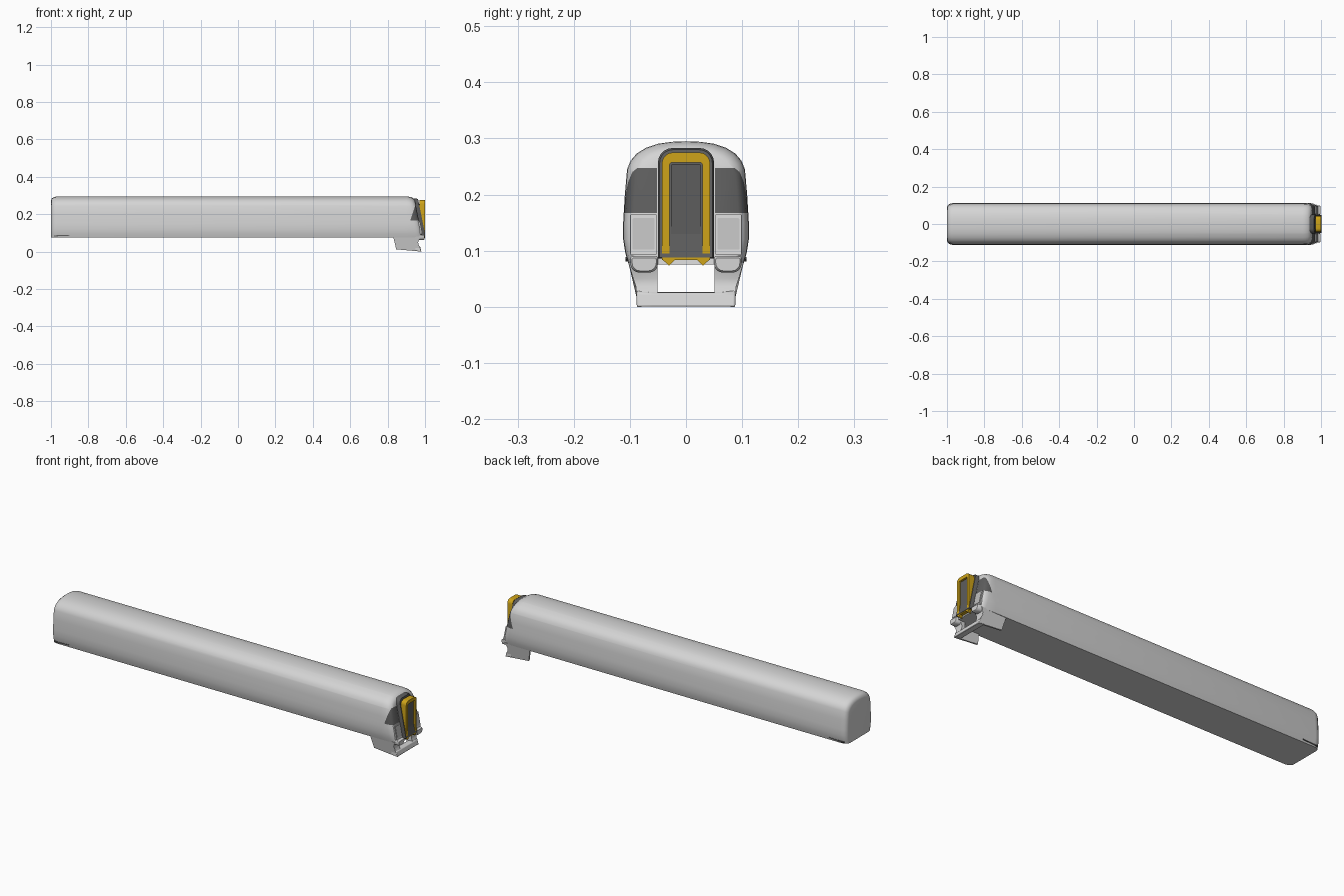
import bpy, bmesh, math
from mathutils import Vector

if "Cube" in bpy.data.objects:
    bpy.data.objects.remove(bpy.data.objects["Cube"])


def material(name, rgb):
    m = bpy.data.materials.new(name)
    m.diffuse_color = (*rgb, 1)
    m.use_nodes = True
    m.node_tree.nodes["Principled BSDF"].inputs["Base Color"].default_value = m.diffuse_color
    return m


LIGHT = material("light grey", (0.66, 0.66, 0.66))
MID = material("lamp grey", (0.52, 0.52, 0.52))
DARK = material("dark grey", (0.11, 0.11, 0.11))
YELLOW = material("yellow", (0.62, 0.37, 0.01))


def finish(name, bm, mats, mirror=False, bevel=0):
    bmesh.ops.recalc_face_normals(bm, faces=bm.faces)
    me = bpy.data.meshes.new(name)
    bm.to_mesh(me)
    bm.free()
    ob = bpy.data.objects.new(name, me)
    bpy.context.collection.objects.link(ob)
    for m in mats:
        me.materials.append(m)
    bpy.ops.object.select_all(action='DESELECT')
    bpy.context.view_layer.objects.active = ob
    ob.select_set(True)
    bpy.ops.object.shade_smooth_by_angle(angle=math.radians(40))
    if bevel:
        b = ob.modifiers.new("Bevel", 'BEVEL')
        b.width, b.segments = bevel, 2
    if mirror:
        ob.modifiers.new("Mirror", 'MIRROR').use_axis = (False, True, False)
    return ob


def loft(bm, rings, caps=True):
    loops = [[bm.verts.new(p) for p in r] for r in rings]
    n = len(loops[0])
    for a, b in zip(loops, loops[1:]):
        for i in range(n):
            j = (i + 1) % n
            bm.faces.new((a[i], a[j], b[j], b[i]))
    if caps:
        bm.faces.new(loops[0])
        bm.faces.new(loops[-1])
    return loops


def solid(name, rings, mat, **kw):
    bm = bmesh.new()
    loft(bm, rings)
    return finish(name, bm, [mat], **kw)


def face_x(z):
    """x of the raked front face at height z"""
    return 0.985 - 0.2 * (z - 0.075)


def rounded(y0, y1, z0, z1, top=0.0, low=0.0, seg=5):
    """rectangle outline in y, z with rounded upper and lower corners"""
    pts = []
    for cy, cz, a, r in ((y1, z1, 0, top), (y0, z1, 90, top),
                         (y0, z0, 180, low), (y1, z0, 270, low)):
        r = max(r, 0.0005)
        oy = cy - r if cy == y1 else cy + r
        oz = cz - r if cz == z1 else cz + r
        for k in range(seg + 1):
            t = math.radians(a + 90 * k / seg)
            pts.append((oy + r * math.cos(t), oz + r * math.sin(t)))
    return pts


def raked(outline, off):
    return [(face_x(z) + off, y, z) for y, z in outline]


def upright(outline, x):
    return [(x, y, z) for y, z in outline]


# car body: lofted cross-section with rounded rear and raked nose
HALF = [(0, .295), (.025, .294), (.05, .2905), (.072, .283), (.088, .273),
        (.099, .26), (.105, .245), (.109, .2), (.112, .15), (.112, .12),
        (.108, .095), (.102, .075)]
SECTION = HALF + [(-y, z) for y, z in reversed(HALF[1:])]


def inset(i):
    return [(y * (1 - i / .112), .17 + (z - .17) * (1 - i / .125) if z > .17 else z)
            for y, z in SECTION]


rings = [upright(inset(i), x) for x, i in
         ((-1, .024), (-.996, .012), (-.986, .004), (-.968, 0), (.9, 0))]
rings += [raked(inset(i), o) for o, i in
          ((-.03, .001), (-.016, .004), (-.006, .010), (0, .018))]
bm = bmesh.new()
loft(bm, rings)

# wraparound cab windows: cut the nose faces and colour the enclosed area
slant = Vector((.08, 0, -.027))
for co, no in (((0, 0, .167), (0, 0, 1)), ((0, 0, .247), (0, 0, 1)),
               ((0, .052, 0), (0, 1, 0)), ((0, -.052, 0), (0, 1, 0)),
               ((.921, 0, .167), slant)):
    faces = [f for f in bm.faces if all(v.co.x > .899 for v in f.verts)]
    geom = set(faces)
    for f in faces:
        geom.update(f.edges)
        geom.update(f.verts)
    bmesh.ops.bisect_plane(bm, geom=list(geom), plane_co=co, plane_no=no)
for f in bm.faces:
    c = f.calc_center_median()
    if (c.x > .9 and .167 < c.z < .247 and abs(c.y) > .052
            and (c - Vector((.921, 0, .167))).dot(Vector((.08, 0, -.027))) > 0):
        f.material_index = 1
finish("car_body", bm, [LIGHT, DARK])

# rear slit low on each side
solid("rear_side_slit", [[(x, y, z) for x, z in
      ((-.985, .081), (-.9, .085), (-.9, .089), (-.985, .087))] for y in (.1, .108)],
      DARK, mirror=True)

# gangway: dark surround, yellow frame with two feet, dark door
surround = rounded(-.05, .05, .086, .283, .026)
solid("gangway_surround", [raked(surround, -.03), raked(surround, .014),
      raked(rounded(-.047, .047, .088, .280, .024), .019)], DARK)
bm = bmesh.new()
outer = rounded(-.043, .043, .083, .275, .02)
inner = rounded(-.029, .029, .094, .257, .004)
ring = [upright(outer, .97), upright(outer, 1), upright(inner, 1), upright(inner, .97)]
loft(bm, ring + [ring[0]], caps=False)
bmesh.ops.remove_doubles(bm, verts=bm.verts, dist=1e-5)
finish("gangway_frame", bm, [YELLOW])
solid("frame_foot", [upright(((.043, .085), (.03, .073), (.018, .085)), x)
                     for x in (.98, 1)], YELLOW, mirror=True)
solid("gangway_door", [upright(rounded(-.027, .027, .094, .254, .003), x)
                       for x in (.96, .993)], DARK)

# lamp clusters either side of the gangway
solid("lamp_panel", [raked(rounded(.052, .099, .092, .165, .003, .003), o)
                     for o in (-.01, .003)], LIGHT, mirror=True)
solid("lamp_lens", [raked(rounded(.056, .095, .102, .158, .002, .002), o)
                    for o in (0, .005)], MID, mirror=True)

# rounded bumper fairings under the lamps
solid("bumper_fairing", [upright(rounded(.05, .099, .061, .09, .004, .016), x)
                         for x in (.955, .992)] +
      [upright(rounded(.053, .096, .064, .087, .003, .014), .996)],
      LIGHT, mirror=True)

# snow plough: side skirts, front posts and lower bar around an open middle


def skirt(inner):
    prof = ((.83, .08, .1), (.846, .012, .087), (.98, 0, .087), (.966, .035, .089),
            (.962, .05, .094), (.975, .08, .103))
    return [(x, y - inner, z) for x, z, y in prof]


solid("plough_skirt", [skirt(.008), skirt(0)], LIGHT, mirror=True)
solid("plough_post", [
    [(.945, .051, z0), (.945, o, z0), (x1, o, z0), (x1, .051, z0)]
    for z0, x1, o in ((.02, .974, .087), (.036, .966, .088), (.05, .963, .093),
                      (.08, .975, .1))], LIGHT, mirror=True)
solid("plough_bar", [[(x, y, z) for x, z in
      ((.945, .004), (.981, 0), (.974, .025), (.962, .036 if abs(y) > .06 else .026),
       (.945, .026))] for y in (-.088, -.058, .058, .088)], LIGHT, bevel=.003)
